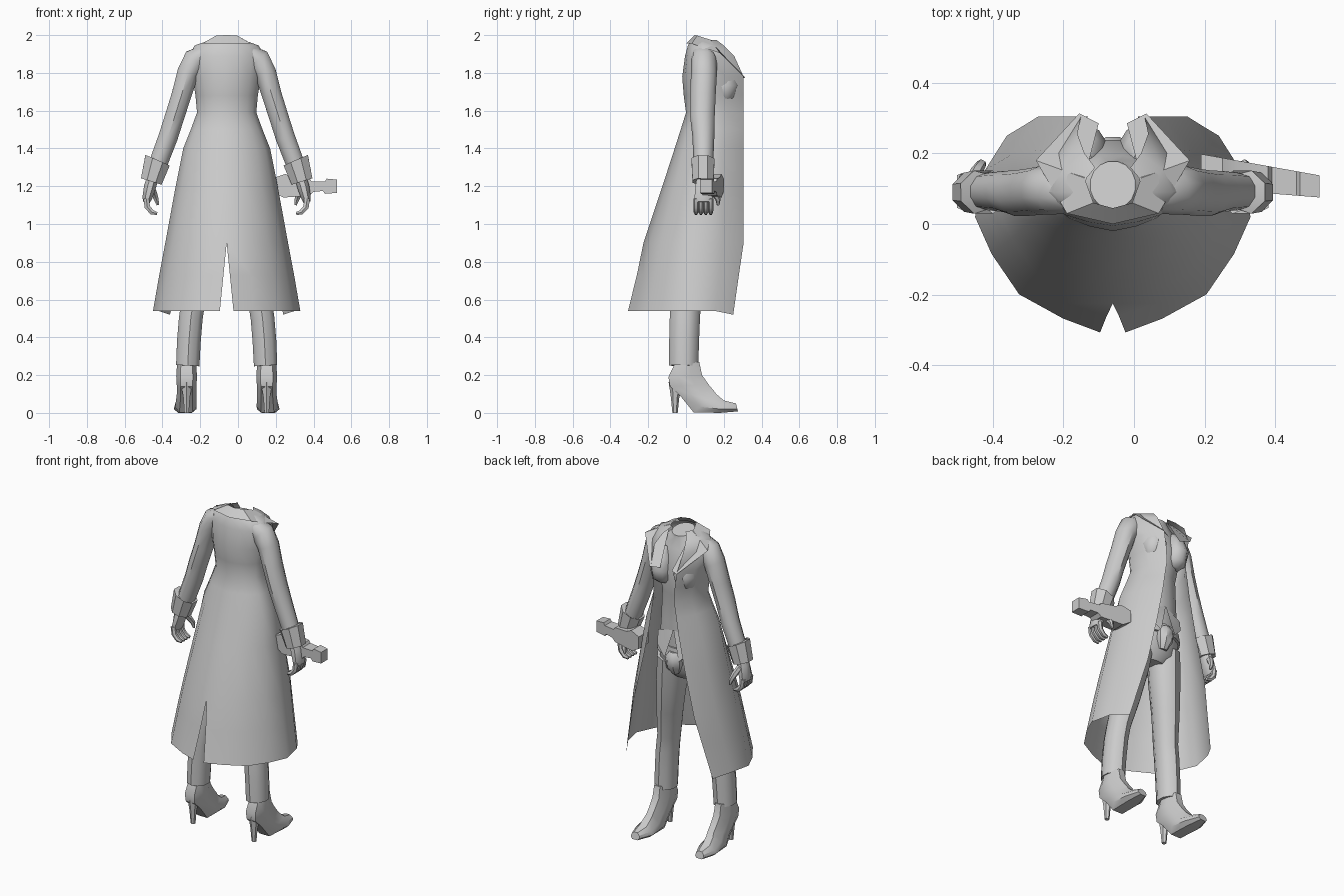
import bpy, bmesh, math
from mathutils import Vector

CX = -0.06  # centre line of the figure
grey = bpy.data.materials.new("plain grey")
grey.diffuse_color = (0.6, 0.6, 0.6, 1)


def finish(name, bm, angle=40):
    bmesh.ops.remove_doubles(bm, verts=bm.verts[:], dist=0.0005)
    bmesh.ops.recalc_face_normals(bm, faces=bm.faces[:])
    me = bpy.data.meshes.new(name)
    bm.to_mesh(me)
    bm.free()
    me.materials.append(grey)
    ob = bpy.data.objects.new(name, me)
    bpy.context.collection.objects.link(ob)
    bpy.ops.object.select_all(action='DESELECT')
    ob.select_set(True)
    bpy.context.view_layer.objects.active = ob
    bpy.ops.object.shade_smooth_by_angle(angle=math.radians(angle))
    return ob


def skin(bm, rings, closed=True, caps=False):
    rows = [[bm.verts.new(p) for p in r] for r in rings]
    n = len(rows[0])
    for a, b in zip(rows, rows[1:]):
        for i in range(n if closed else n - 1):
            j = (i + 1) % n
            bm.faces.new((a[i], a[j], b[j], b[i]))
    if caps:
        bm.faces.new(rows[0])
        bm.faces.new(rows[-1])


def tube(name, path, side=1, n=10, caps=True, bm=None):
    """Elliptical tube along (dx, y, z, half width, half depth) stations."""
    own = bm is None
    bm = bm or bmesh.new()
    pts = [Vector((CX + side * p[0], p[1], p[2])) for p in path]
    rings = []
    for k, p in enumerate(path):
        t = (pts[min(k + 1, len(pts) - 1)] - pts[max(k - 1, 0)]).normalized()
        u = Vector((0, 1, 0)).cross(t).normalized()
        v = t.cross(u)
        rings.append([pts[k] + u * p[3] * math.cos(a) + v * p[4] * math.sin(a)
                      for a in (2 * math.pi * (i + 0.5) / n for i in range(n))])
    skin(bm, rings, True, caps)
    return finish(name, bm) if own else None


# Long coat: open front, slit at the back
# z, slit, back y, half width, side y, front edge dx, front edge y
coat = [(1.975, 0, .03, .085, .09, .05, .16), (1.945, 0, .01, .17, .09, .08, .20),
        (1.89, 0, -.005, .20, .09, .10, .255), (1.78, 0, -.02, .182, .09, .09, .305),
        (1.68, 0, -.012, .165, .09, .075, .305), (1.59, 0, .0, .157, .09, .07, .305),
        (1.5, 0, -.028, .19, .085, .085, .305), (1.4, 0, -.06, .23, .08, .10, .305),
        (1.2, 0, -.125, .27, .07, .14, .305), (.9, 0, -.225, .325, .045, .21, .305),
        (.73, .017, -.26, .357, .03, .25, .28), (.54, .036, -.307, .39, .02, .30, .25)]
bm = bmesh.new()
for sd in (1, -1):
    rows = []
    for z, s, yb, w, ys, fx, yf in coat:
        sec = [(s, yb, 0), (.36 * w, yb + .12 * (ys - yb), 0), (.68 * w, yb + .33 * (ys - yb), 0),
               (.88 * w, yb + .68 * (ys - yb), 0), (w, ys, 0),
               (fx + .68 * (w - fx), ys + .58 * (yf - ys), 0), (fx, yf, -.02 if z < .6 else 0)]
        rows.append([(CX + sd * x, y, z + dz) for x, y, dz in sec])
    skin(bm, rows, closed=False)
finish("long_coat", bm, 50)

# Folded collar with wide lapels
inner = [(0, .045, 2.0), (.055, .06, 1.998), (.08, .13, 1.975), (.04, .285, 1.77)]
outer = [(0, .0, 1.955), (.13, .03, 1.955), (.218, .18, 1.905), (.095, .313, 1.775)]
bm = bmesh.new()
for sd in (1, -1):
    skin(bm, [[(CX + sd * x, y, z) for x, y, z in r] for r in (inner, outer)], closed=False)
finish("collar", bm, 30)

# Vest, bust and vest points
tube("vest", [(0, .09, 1.24, .165, .11), (0, .1, 1.4, .145, .105), (0, .105, 1.58, .135, .098),
              (0, .115, 1.73, .155, .125), (0, .1, 1.86, .165, .095), (0, .105, 1.93, .09, .075),
              (0, .11, 1.955, .065, .07)], n=16)
bm = bmesh.new()
for sd in (1, -1):
    tube("", [(.075, .2, 1.64, .03, .02), (.08, .2, 1.67, .06, .06), (.082, .2, 1.73, .072, .082),
              (.08, .19, 1.8, .055, .065), (.075, .17, 1.86, .02, .03)], sd, bm=bm)
finish("bust", bm, 60)
bm = bmesh.new()
for sd in (1, -1):
    bm.faces.new([bm.verts.new((CX + sd * x, y, z)) for x, y, z in
                  ((0, .21, 1.36), (.13, .18, 1.32), (.11, .21, 1.24), (.05, .23, 1.18))])
finish("vest_points", bm)

# Hips, belt and buckle pouch
tube("hips", [(0, .085, 1.28, .155, .105), (0, .08, 1.18, .175, .12), (0, .075, 1.09, .165, .105),
              (0, .07, 1.04, .09, .07)], n=14)
tube("belt", [(0, .085, 1.25, .172, .125), (0, .083, 1.19, .185, .132)], n=14)
tube("pouch", [(0, .2, 1.22, .03, .03), (0, .205, 1.19, .052, .045), (0, .2, 1.14, .05, .045),
               (0, .18, 1.09, .025, .03)], n=8)

# Paired limbs
for sd, tag in ((1, "right"), (-1, "left")):
    tube(tag + "_trouser_leg", [(.095, .075, 1.14, .09, .105), (.115, .06, .98, .09, .1),
                                (.145, .035, .78, .077, .088), (.175, .0, .6, .066, .08),
                                (.19, -.006, .5, .066, .08), (.2, -.01, .38, .066, .079),
                                (.206, -.012, .25, .065, .077)], sd)
    # High-heeled boot: (lower y, z), (upper y, z), half width
    prof = [(-.055, .27, .07, .27, .05), (-.093, .19, .085, .2, .055), (-.085, .14, .12, .15, .052),
            (-.03, .09, .145, .12, .052), (.04, .003, .16, .1, .057), (.18, 0, .2, .066, .06),
            (.275, .008, .265, .05, .03)]
    bm = bmesh.new()
    rings = []
    for k, (y0, z0, y1, z1, w) in enumerate(prof):
        x0 = CX + sd * (.212 + .004 * max(0, k - 3))
        ring = []
        for f, g in ((0, .6), (.3, 1), (.65, .9), (1, .4)):
            ring.append((x0 + w * g, y0 + f * (y1 - y0), z0 + f * (z1 - z0)))
        rings.append(ring + [(2 * x0 - x, y, z) for x, y, z in reversed(ring)])
    skin(bm, rings, True, True)
    finish(tag + "_boot", bm, 35)
    tube(tag + "_heel", [(.212, -.052, .16, .035, .04), (.212, -.058, .08, .02, .022),
                         (.212, -.058, 0, .014, .014)], sd, n=6)

    # Sleeve and cuff
    tube(tag + "_sleeve", [(.12, .09, 1.90, .05, .06), (.165, .095, 1.87, .068, .068),
                           (.205, .095, 1.80, .06, .069), (.24, .09, 1.68, .055, .067),
                           (.275, .087, 1.57, .054, .065), (.31, .092, 1.46, .054, .058),
                           (.355, .092, 1.34, .052, .053), (.385, .092, 1.26, .045, .045)], sd)
    tube(tag + "_cuff", [(.362, .092, 1.31, .05, .05), (.366, .09, 1.337, .076, .066),
                         (.399, .09, 1.225, .062, .06), (.396, .09, 1.24, .04, .04)], sd, n=8, caps=False)

    # Hand with curled fingers and thumb
    bm = bmesh.new()
    tube("", [(.39, .09, 1.25, .032, .035), (.405, .092, 1.2, .035, .045),
              (.42, .093, 1.14, .028, .052), (.425, .093, 1.115, .02, .048)], sd, n=8, bm=bm)
    for y in (.053, .079, .105, .131):
        tube("", [(.426, y, 1.135, .017, .014), (.42, y, 1.09, .017, .014),
                  (.395, y, 1.062, .015, .013), (.368, y, 1.055, .009, .009)], sd, n=6, bm=bm)
    tube("", [(.4, .12, 1.2, .018, .02), (.385, .15, 1.165, .018, .018),
              (.372, .17, 1.13, .014, .014), (.365, .17, 1.1, .007, .007)], sd, n=6, bm=bm)
    finish(tag + "_hand", bm)

# Pistol carried sideways in the right hand
outline = [(.19, 1.17), (.19, 1.245), (.25, 1.265), (.29, 1.247), (.38, 1.24), (.39, 1.225),
           (.46, 1.225), (.47, 1.24), (.525, 1.235), (.525, 1.165), (.46, 1.16), (.45, 1.175),
           (.4, 1.17), (.38, 1.15), (.24, 1.14)]
bm = bmesh.new()
skin(bm, [[(x, .15 - .13 * (x - .19) + s * (.048 - .05 * (x - .19)), z) for x, z in outline]
          for s in (-1, 1)], True, True)
finish("pistol", bm, 20)
